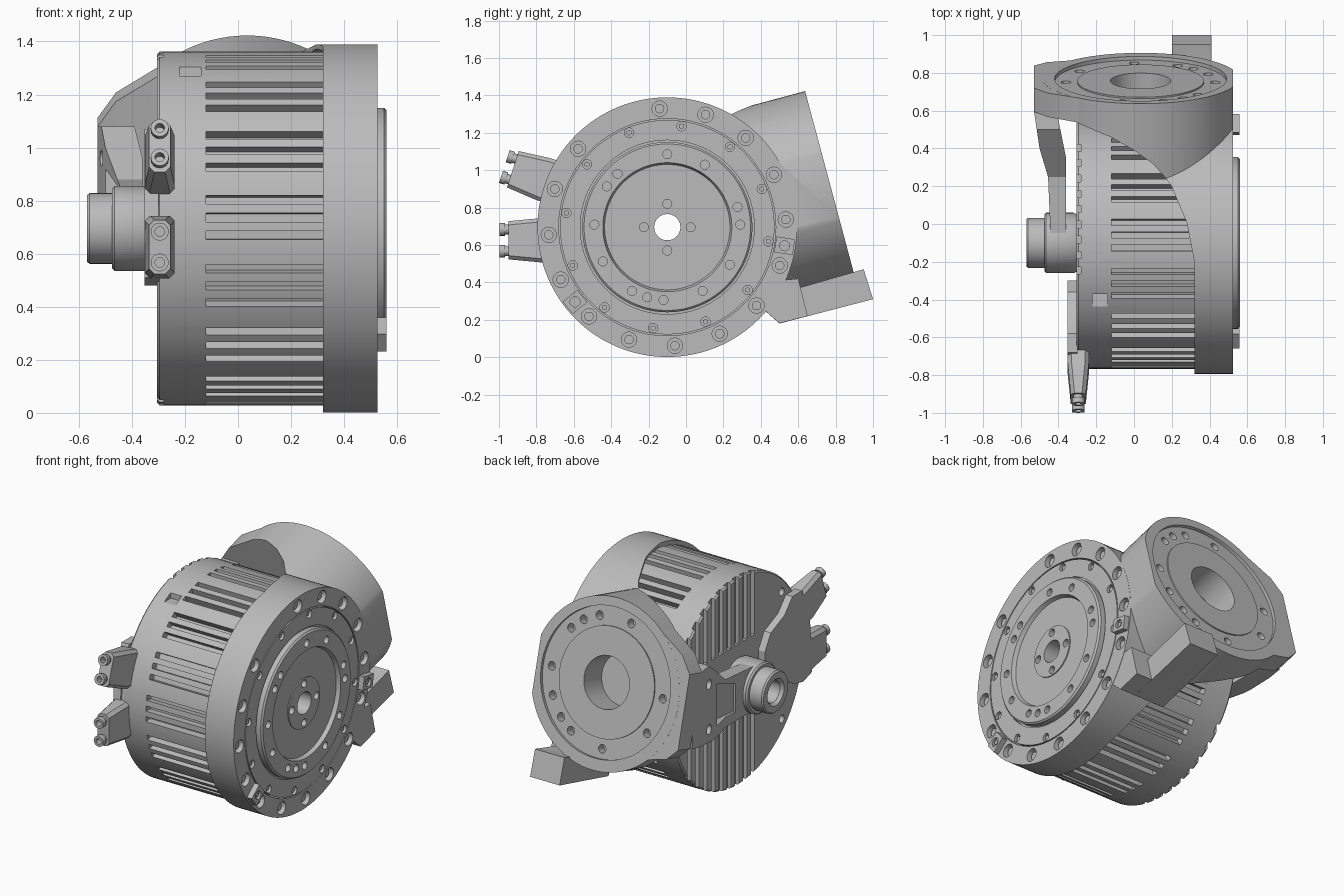
import bpy, bmesh, math
from math import sin, cos, radians, pi
from mathutils import Matrix

if "Cube" in bpy.data.objects:
    bpy.data.objects.remove(bpy.data.objects["Cube"])

grey = bpy.data.materials.new("machined_grey")
grey.use_nodes = True
grey.diffuse_color = (0.5, 0.5, 0.5, 1)
grey.node_tree.nodes["Principled BSDF"].inputs["Base Color"].default_value = (0.5, 0.5, 0.5, 1)


def frame(x, y, z, origin=(0, 0, 0)):
    m = Matrix((x, y, z)).transposed().to_4x4()
    return Matrix.Translation(origin) @ m


# Working frames: motor axis, tilted output flange, and plain side profile
TILT = radians(15)
X, Y, Z = (1, 0, 0), (0, 1, 0), (0, 0, 1)
U, V = (0, cos(TILT), sin(TILT)), (0, -sin(TILT), cos(TILT))
AXIS = (0, -0.1, 0.695)
MOTOR = frame(Y, Z, X, AXIS)
FLANGE = frame(X, V, U, AXIS)
SCOOP = frame(X, U, V, AXIS)
SIDE = frame(Y, Z, X)
WORLD = Matrix.Identity(4)


def finish(name, bm, m):
    bm.transform(m)
    bm.normal_update()
    bmesh.ops.recalc_face_normals(bm, faces=bm.faces)
    me = bpy.data.meshes.new(name)
    bm.to_mesh(me)
    bm.free()
    me.materials.append(grey)
    ob = bpy.data.objects.new(name, me)
    bpy.context.collection.objects.link(ob)
    return ob


def prism(name, pts, a, b, m):
    bm = bmesh.new()
    low, high = ([bm.verts.new((p[0], p[1], h)) for p in pts] for h in (a, b))
    bm.faces.new(low)
    bm.faces.new(high)
    for i in range(len(pts)):
        bm.faces.new((low[i - 1], low[i], high[i], high[i - 1]))
    return finish(name, bm, m)


def lathe(name, profile, m, n=96):
    bm = bmesh.new()
    rings = [[bm.verts.new((r * cos(2 * pi * i / n), r * sin(2 * pi * i / n), h))
              for i in range(n)] for r, h in profile]
    for a, b in zip(rings, rings[1:] + rings[:1]):
        for i in range(n):
            j = (i + 1) % n
            bm.faces.new((a[i], a[j], b[j], b[i]))
    return finish(name, bm, m)


def cylinders(name, spots, r, a, b, m, n=20):
    bm = bmesh.new()
    for x, y in spots:
        bmesh.ops.create_cone(bm, cap_ends=True, segments=n, radius1=r, radius2=r, depth=b - a,
                              matrix=Matrix.Translation((x, y, (a + b) / 2)))
    return finish(name, bm, m)


def boxes(name, items, m):
    bm = bmesh.new()
    for place, size in items:
        bmesh.ops.create_cube(bm, size=1, matrix=place @ Matrix.Diagonal((*size, 1)))
    return finish(name, bm, m)


def combine(ob, tool, op="DIFFERENCE"):
    mod = ob.modifiers.new("combine", "BOOLEAN")
    mod.operation, mod.solver, mod.object = op, "EXACT", tool
    dg = bpy.context.evaluated_depsgraph_get()
    me = bpy.data.meshes.new_from_object(ob.evaluated_get(dg))
    ob.modifiers.clear()
    ob.data = me
    bpy.data.objects.remove(tool)


def circle(r, angles, cx=0, cy=0):
    return [(cx + r * cos(radians(a)), cy + r * sin(radians(a))) for a in angles]


# Finned motor body
body = lathe("motor_body", [(0.07, -0.305), (0.658, -0.305), (0.667, -0.295), (0.667, 0.32), (0.07, 0.32)], MOTOR)
slots = []
for k in range(16):
    for d in (-5.8, 0, 5.8):
        turn = Matrix.Rotation(radians(-3.6 + 22.5 * k + d), 4, "Z")
        slots.append((turn @ Matrix.Translation((0.665, 0, 0.105)), (0.09, 0.033, 0.45)))
for i in range(9):
    for s in (-1, 1):
        y = -0.145 + 0.081 * i
        slots.append((Matrix.Translation((y, s * 0.49, -0.305)), (0.037, 0.5, 0.05)))
slots.append((Matrix.Translation((-0.31, 0.595, -0.18)), (0.08, 0.04, 0.08)))
combine(body, boxes("slot_cutter", slots, MOTOR))
combine(body, cylinders("rim_hole_cutter", circle(0.6, (137, 223)), 0.025, -0.4, -0.27, MOTOR))

# Bracket: ring, tilted neck and side ear, scooped away behind the ring
CX = 0.035
bracket = cylinders("bracket", [(0, 0)], 0.694, -0.3, 0.525, MOTOR, 128)
neck = cylinders("neck", [(CX, -0.008)], 0.52, 0.3, 0.9, FLANGE, 96)
combine(neck, boxes("neck_side_cutter", [(Matrix.Translation((1.024, 0, 0.6)), (1, 2, 2))], FLANGE))
combine(bracket, neck, "UNION")
ear = [(-0.16, 0.45), (-0.3, 0.39), (-0.46, 0.29), (-0.53, 0.19), (-0.53, -0.27), (-0.46, -0.34), (-0.2, -0.41), (0, 0)]
combine(bracket, prism("ear", ear, 0.66, 0.8995, FLANGE), "UNION")
lug = [(0.5, 0.4), (0.62, 0.375), (0.95, 0.47), (1.0, 0.31), (0.5, 0.18), (0.42, 0.25)]
combine(bracket, prism("stop_lug", lug, 0.2, 0.41, SIDE), "UNION")
foot = [(0.5, 0.41), (0.6, 0.42), (0.65, 0.22), (0.5, 0.181), (0.42, 0.251)]
combine(bracket, prism("lug_foot", foot, 0.21, 0.523, SIDE), "UNION")
combine(bracket, cylinders("bore_cutter", [(0, 0)], 0.676, -1, 0.321, MOTOR, 128))
combine(bracket, cylinders("face_cutter", [(0, 0)], 0.58, 0.2, 0.7, MOTOR, 128))
scoop = [(0.32, -1), (0.32, 0.08), (0.28, 0.28), (0.2, 0.45), (0.1, 0.57), (0, 0.645),
         (-0.12, 0.71), (-0.3, 0.765), (-1, 0.78), (-1, -1)]
combine(bracket, prism("scoop_cutter", scoop, -0.9, 0.9, SCOOP))

# Tilted flange face: recess, raised disc, bore and bolt holes
CENTRE = FLANGE @ Matrix.Translation((CX, 0, 0))
combine(bracket, lathe("recess_cutter", [(0.335, 0.88), (0.455, 0.88), (0.455, 0.95), (0.335, 0.95)], CENTRE))
combine(bracket, cylinders("disc_cutter", [(0, 0)], 0.345, 0.888, 0.95, CENTRE, 96))
combine(bracket, cylinders("flange_bore_cutter", [(0, 0)], 0.16, 0.7, 1, CENTRE, 48))
flange_angles = (0, 40, 55, 72, 105, 180, 215, 265, 300, 315, 335)
combine(bracket, cylinders("flange_hole_cutter", circle(0.395, flange_angles), 0.026, 0.82, 1, CENTRE))

# Ring bolt holes and recessed bolt heads
ring_angles = [3.7 + 22.5 * k for k in range(16) if k != 5]
combine(bracket, cylinders("ring_hole_cutter", circle(0.635, ring_angles), 0.041, 0.47, 0.6, MOTOR))
cylinders("ring_bolts", circle(0.635, ring_angles), 0.025, 0.46, 0.505, MOTOR)

# Output face plate with raised ring, recessed centre and hub
plate = lathe("output_plate", [(0.07, 0.3), (0.573, 0.3), (0.573, 0.525), (0.465, 0.525), (0.465, 0.515),
                               (0.455, 0.515), (0.455, 0.55), (0.445, 0.56), (0.345, 0.56), (0.335, 0.535),
                               (0.16, 0.535), (0.16, 0.542), (0.07, 0.542)], MOTOR, 128)
inner = circle(0.39, (90, 59, 16, 2, -31, -61, -93, -106, -119, -152, 178, 146, 133))
inner += circle(0.125, (0, 90, 180, 270))
combine(plate, cylinders("plate_hole_cutter", inner, 0.024, 0.49, 0.6, MOTOR))
screws = circle(0.545, [-8 + 30 * k for k in range(12)])
combine(plate, cylinders("screw_hole_cutter", screws, 0.025, 0.48, 0.6, MOTOR))
cylinders("plate_screws", screws, 0.015, 0.47, 0.515, MOTOR, 6)

# End-stop blocks on the ring
for name, ang in (("rear_stop", -9), ("front_stop", 219)):
    turn = Matrix.Rotation(radians(ang), 4, "Z")
    stop = boxes(name, [(turn @ Matrix.Translation((0.635, 0, 0.537)), (0.1, 0.085, 0.045))], MOTOR)
    combine(stop, cylinders("stop_hole_cutter", circle(0.635, [ang]), 0.027, 0.545, 0.6, MOTOR))
    cylinders(name + "_screw", circle(0.635, [ang]), 0.015, 0.54, 0.553, MOTOR, 6)

# Support arm from the ear to the rear bearing
arm = prism("support_arm", [(-0.53, 0.7), (-0.53, 0.6), (-0.5, 0.4), (-0.455, 0.25), (-0.44, -0.1),
                            (-0.36, -0.1), (-0.36, 0.35), (-0.41, 0.6), (-0.36, 0.7)], 0.3, 1.3, WORLD)
arm_side = [(0.69, 1.08), (0.69, 0.62), (0.45, 0.58), (-0.1, 0.56), (-0.1, 0.84), (0.25, 0.88), (0.5, 1.08)]
combine(arm, prism("arm_profile", arm_side, -1, 0, SIDE), "INTERSECT")
panel = [(0.4, 0.92), (0.4, 0.65), (0.14, 0.63), (0.14, 0.81)]
combine(arm, prism("arm_panel_cutter", panel, -0.6, -0.435, SIDE))
combine(arm, cylinders("arm_hole_cutter", [(0.5, 0.96), (0.5, 0.67)], 0.03, -0.6, -0.47, SIDE))
combine(arm, cylinders("arm_bore_cutter", [(0, 0)], 0.1, -0.7, 0, MOTOR, 32))
lathe("bearing_collar", [(0.07, -0.3), (0.15, -0.3), (0.16, -0.32), (0.16, -0.465), (0.15, -0.475), (0.07, -0.475)],
      MOTOR, 64)
lathe("bearing_bushing", [(0.07, -0.45), (0.133, -0.45), (0.133, -0.56), (0.125, -0.57), (0.085, -0.57),
                          (0.07, -0.55)], MOTOR, 64)

# Cable cover on the rear face
cover = [(-0.3, 0.6), (-0.3, 0.82), (-0.36, 0.92), (-0.5, 0.98), (-0.58, 1.07), (-0.68, 1.07), (-0.76, 0.84),
         (-0.78, 0.51), (-0.69, 0.48), (-0.6, 0.5), (-0.5, 0.56)]
prism("cable_cover", cover, -0.352, -0.3, SIDE)

# Tapered cable connectors with paired nuts
for name, y, z, ang in (("lower_connector", -0.66, 0.625, 0), ("upper_connector", -0.65, 0.915, 18)):
    d = radians(ang)
    out, up = (0, -cos(d), sin(d)), (0, sin(d), cos(d))
    local = frame(X, up, out, (-0.295, y, z))
    bm = bmesh.new()
    layers = []
    for h, w, t in ((0, 0.056, 0.118), (0.12, 0.056, 0.118), (0.29, 0.04, 0.102)):
        c = 0.02
        ring = [(w, t - c), (w - c, t), (c - w, t), (-w, t - c), (-w, c - t), (c - w, -t), (w - c, -t), (w, c - t)]
        layers.append([bm.verts.new((px, py, h)) for px, py in ring])
    for a, b in zip(layers, layers[1:]):
        for i in range(8):
            j = (i + 1) % 8
            bm.faces.new((a[i], a[j], b[j], b[i]))
    bm.faces.new(layers[0])
    bm.faces.new(layers[-1])
    finish(name, bm, local)
    for side, py in (("lower", -0.058), ("upper", 0.058)):
        lathe(f"{name}_{side}_nut", [(0.018, 0.28), (0.026, 0.28), (0.026, 0.308), (0.034, 0.308),
                                     (0.034, 0.338), (0.018, 0.338)], local @ Matrix.Translation((0, py, 0)), 16)

# Curved access plate on the front of the body
access = lathe("access_plate", [(0.64, -0.24), (0.68, -0.24), (0.68, -0.14), (0.64, -0.14)], MOTOR)
combine(access, boxes("access_trim", [(Matrix.Translation((-0.75, 0, 0.75)), (0.6, 2, 0.48))], WORLD), "INTERSECT")
combine(access, boxes("access_slot_cutter", [(Matrix.Translation((-0.2, -0.8, 0.76)), (0.025, 0.08, 0.12))], WORLD))

# Smooth curved walls while keeping machined edges crisp
bpy.ops.object.select_all(action="DESELECT")
for ob in bpy.context.collection.objects:
    if ob.type == "MESH" and grey.name in ob.data.materials:
        ob.select_set(True)
        bpy.context.view_layer.objects.active = ob
bpy.ops.object.shade_smooth_by_angle(angle=radians(30))
